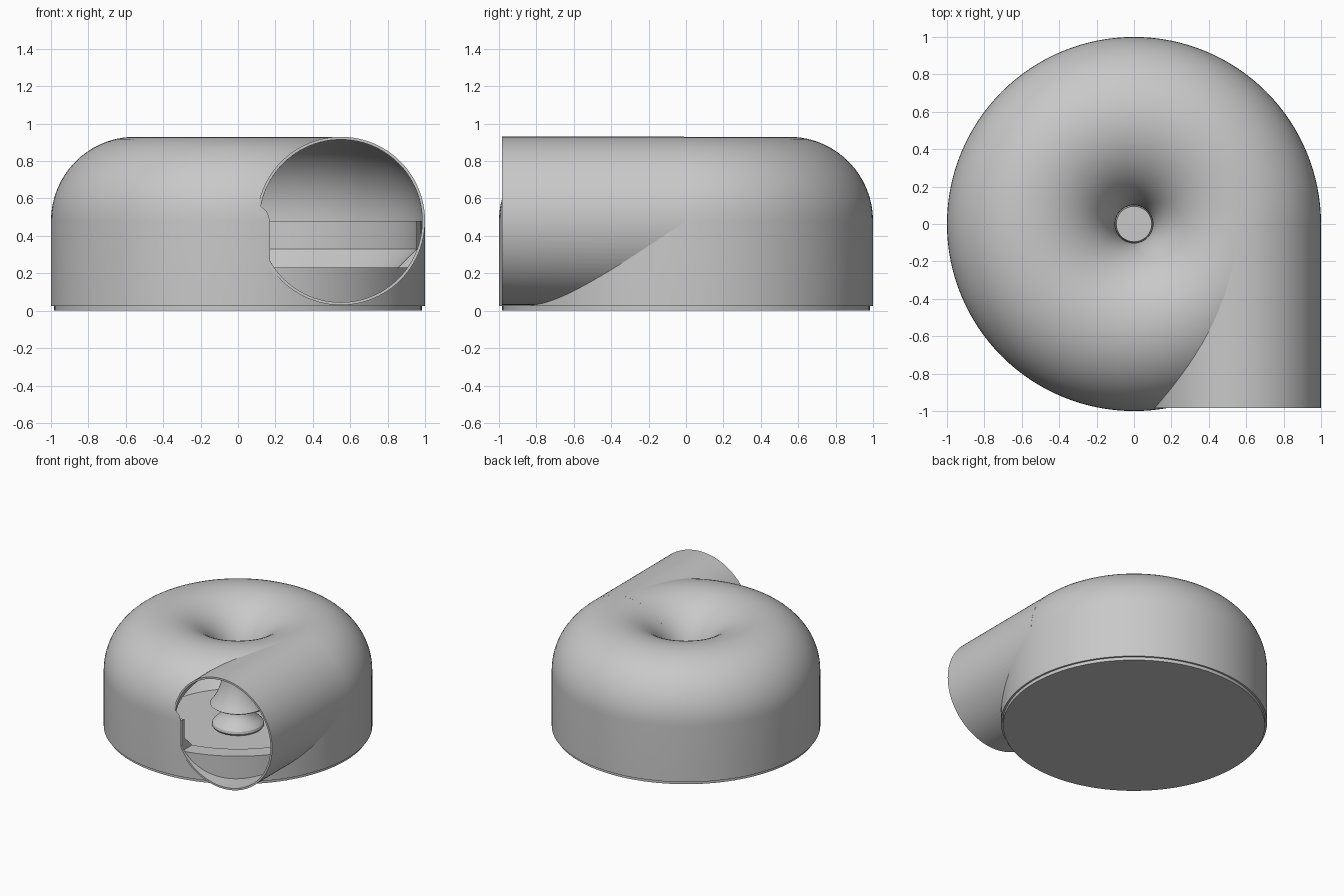
import bpy
import bmesh
from math import cos, sin, pi, radians
from mathutils import Matrix

if "Cube" in bpy.data.objects:
    bpy.data.objects.remove(bpy.data.objects["Cube"], do_unlink=True)

grey = bpy.data.materials.new("plain grey")
grey.use_nodes = True
colour = (0.58, 0.58, 0.58, 1)
grey.diffuse_color = colour
grey.node_tree.nodes["Principled BSDF"].inputs["Base Color"].default_value = colour

RING = 0.55      # distance of the tube centre from the axis
MID = 0.48       # height of the tube centre
OUT, IN = 0.45, 0.435
MOUTH = -0.985   # front end of the pipe


def finish(name, bm):
    bmesh.ops.recalc_face_normals(bm, faces=bm.faces)
    mesh = bpy.data.meshes.new(name)
    bm.to_mesh(mesh)
    bm.free()
    mesh.materials.append(grey)
    ob = bpy.data.objects.new(name, mesh)
    bpy.context.collection.objects.link(ob)
    return ob


def lathe(name, profile, closed=False, steps=128):
    """Revolve (radius, height) points about the vertical axis."""
    bm = bmesh.new()
    vs = [bm.verts.new((r, 0, z)) for r, z in profile]
    es = [bm.edges.new(p) for p in zip(vs, vs[1:])]
    if closed:
        es.append(bm.edges.new((vs[-1], vs[0])))
    bmesh.ops.spin(bm, geom=vs + es, cent=(0, 0, 0), axis=(0, 0, 1),
                   angle=2 * pi, steps=steps)
    bmesh.ops.remove_doubles(bm, verts=bm.verts, dist=0.0001)
    return finish(name, bm)


def arc(radius, end=218, n=40):
    """Tube section from the outer wall, over the top and down the funnel."""
    angles = [radians(end) * i / n for i in range(n + 1)]
    return [(RING + radius * cos(a), MID + radius * sin(a)) for a in angles]


def rod(name, radius, y0, y1):
    """Solid cylinder along y, on the pipe axis."""
    bm = bmesh.new()
    place = Matrix.Translation((RING, (y0 + y1) / 2, MID)) @ Matrix.Rotation(pi / 2, 4, "X")
    bmesh.ops.create_cone(bm, cap_ends=True, segments=96, radius1=radius,
                          radius2=radius, depth=y1 - y0, matrix=place)
    return finish(name, bm)


def box(name, lo, hi):
    bm = bmesh.new()
    bmesh.ops.create_cube(bm, size=1)
    for v in bm.verts:
        v.co = [a if c < 0 else b for c, a, b in zip(v.co, lo, hi)]
    return finish(name, bm)


def cut(target, cutter):
    """Subtract the cutter, bake the result and drop the cutter."""
    mod = target.modifiers.new("cut", "BOOLEAN")
    mod.operation = "DIFFERENCE"
    mod.solver = "EXACT"
    mod.object = cutter
    cutter.hide_render = True
    graph = bpy.context.evaluated_depsgraph_get()
    mesh = bpy.data.meshes.new_from_object(target.evaluated_get(graph))
    target.modifiers.clear()
    target.data = mesh
    bpy.data.objects.remove(cutter, do_unlink=True)


# Lid: thin domed shell with a central funnel
lid = lathe("lid_shell", [(1, 0.025)] + arc(OUT) + arc(IN)[::-1] + [(0.985, 0.025)], closed=True)
cut(lid, rod("lid_cutter", IN, MOUTH, -0.02))

# Side pipe: tube running tangentially into the lid
pipe = rod("side_pipe", OUT, MOUTH, -0.01)
cut(pipe, rod("bore_cutter", IN, MOUTH - 0.2, 0.2))
middle = (OUT + IN) / 2
funnel = arc(middle)
cut(pipe, lathe("cavity_cutter", [(RING + middle, -0.1)] + funnel + [(funnel[-1][0], -0.1)],
                closed=True))

# Base: cup with chamfered floor, open towards the pipe
base = lathe("base_cup", [(0, 0), (0.983, 0), (0.983, MID), (0.955, MID),
                          (0.955, 0.33), (0.65, 0.025), (0, 0.025)])
cut(base, box("doorway_cutter", (0.17, -1.2, 0.23), (0.955, 0, 0.7)))

# Small flared post on the floor under the funnel
post = lathe("centre_post", [(0, 0.02), (0.18, 0.02), (0.195, 0.04), (0.19, 0.06), (0.16, 0.09),
                             (0.12, 0.12), (0.1, 0.16), (0.095, 0.2), (0, 0.2)], steps=64)

# Smooth shading with sharp edges kept
for ob in bpy.context.selected_objects:
    ob.select_set(False)
for ob in (lid, pipe, base, post):
    ob.select_set(True)
bpy.context.view_layer.objects.active = lid
bpy.ops.object.shade_smooth_by_angle(angle=radians(30))
